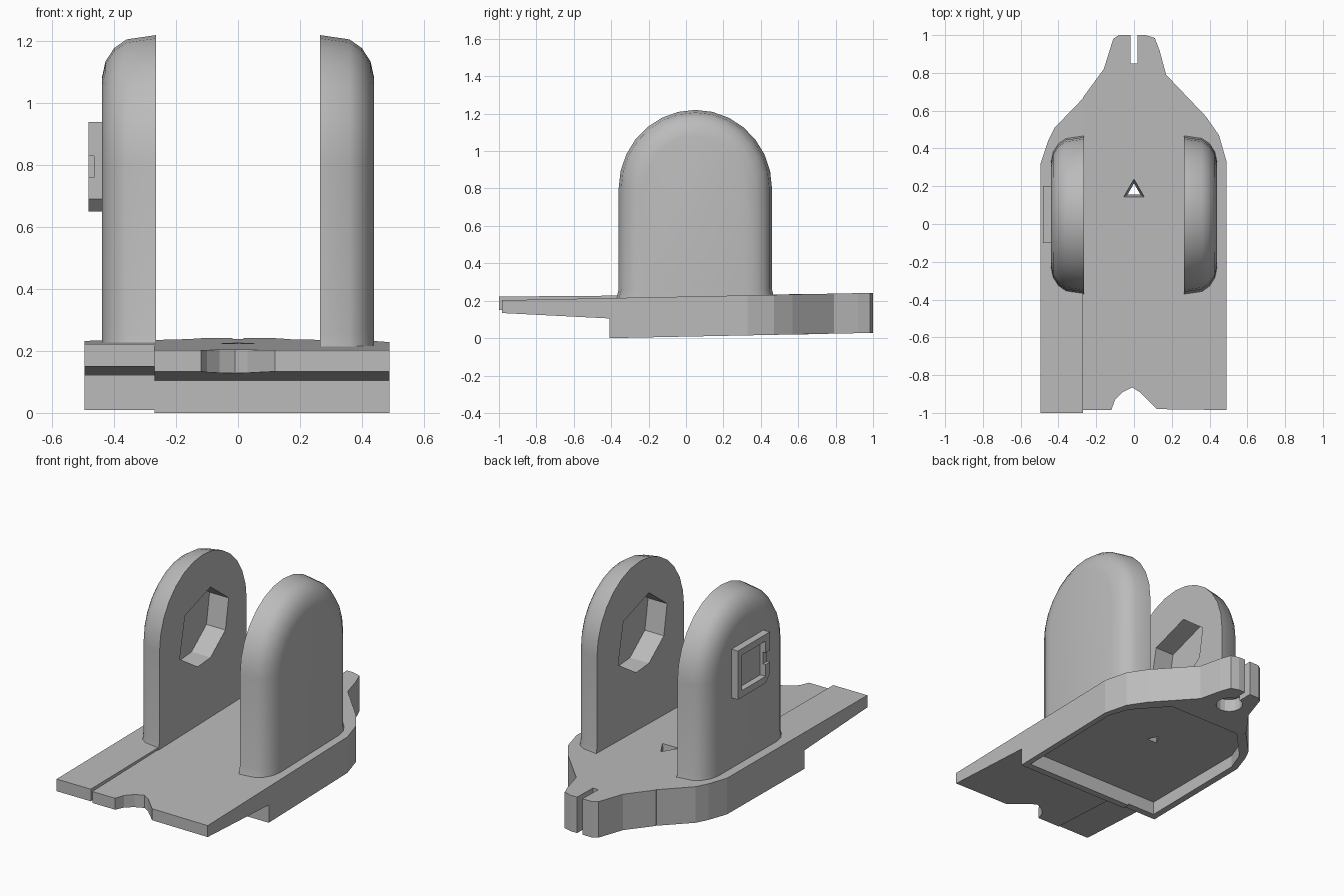
import bpy, bmesh, math

cube = bpy.data.objects.get("Cube")
if cube:
    bpy.data.objects.remove(cube, do_unlink=True)

GREY = (0.5, 0.5, 0.5, 1.0)
mat = bpy.data.materials.new("mid grey")
mat.use_nodes = True
mat.diffuse_color = GREY
mat.node_tree.nodes["Principled BSDF"].inputs["Base Color"].default_value = GREY


def loft(name, rings):
    """Closed solid skinned through rings of 3D points."""
    bm = bmesh.new()
    loops = [[bm.verts.new(p) for p in ring] for ring in rings]
    n = len(loops[0])
    for a, b in zip(loops, loops[1:]):
        for i in range(n):
            j = (i + 1) % n
            bm.faces.new((a[i], a[j], b[j], b[i]))
    bm.faces.new(loops[0][::-1])
    bm.faces.new(loops[-1])
    bmesh.ops.recalc_face_normals(bm, faces=bm.faces)
    mesh = bpy.data.meshes.new(name)
    bm.to_mesh(mesh)
    bm.free()
    mesh.materials.append(mat)
    obj = bpy.data.objects.new(name, mesh)
    bpy.context.collection.objects.link(obj)
    return obj


def slab(name, outline, low, high):
    """Upright prism whose bottom and top heights depend on y."""
    return loft(name, [[(x, y, f(y)) for x, y in outline] for f in (low, high)])


def prism_x(name, outline, x0, x1):
    """Prism along x from a (y, z) outline."""
    return loft(name, [[(x, y, z) for y, z in outline] for x in (x0, x1)])


def rect(a0, a1, b0, b1):
    return [(a0, b0), (a1, b0), (a1, b1), (a0, b1)]


def circle(cx, cy, r, n, turn=0.0):
    return [(cx + r * math.cos(turn + math.tau * i / n),
             cy + r * math.sin(turn + math.tau * i / n)) for i in range(n)]


def cut(obj, cutter):
    """Subtract the cutter, then remove it."""
    cutter.hide_render = True
    mod = obj.modifiers.new("cut", 'BOOLEAN')
    mod.operation = 'DIFFERENCE'
    mod.solver = 'EXACT'
    mod.object = cutter
    bpy.context.view_layer.objects.active = obj
    bpy.ops.object.modifier_apply(modifier=mod.name)
    bpy.data.objects.remove(cutter, do_unlink=True)


def smooth(obj, degrees):
    bpy.ops.object.select_all(action='DESELECT')
    obj.select_set(True)
    bpy.context.view_layer.objects.active = obj
    bpy.ops.object.shade_smooth_by_angle(angle=math.radians(degrees))


# Base plate with front notch and slotted back tongue
main_outline = [
    (-0.27, -0.985), (-0.12, -0.985), (-0.10, -0.93), (-0.06, -0.89), (-0.01, -0.865),
    (0.03, -0.89), (0.12, -0.98), (0.49, -0.985), (0.49, 0.33), (0.45, 0.47),
    (0.38, 0.57), (0.17, 0.79), (0.135, 0.92), (0.11, 0.985), (0.06, 1.0), (0.018, 1.0),
    (0.018, 0.85), (-0.018, 0.85), (-0.018, 1.0), (-0.08, 1.0), (-0.11, 0.98),
    (-0.16, 0.82), (-0.27, 0.67)]
strip_outline = [(-0.495, -1.0), (-0.27, -1.0), (-0.27, 0.665), (-0.42, 0.51),
                 (-0.455, 0.44), (-0.495, 0.32)]
main = slab("base_plate", main_outline, lambda y: 0.008 + 0.02 * y, lambda y: 0.222 + 0.02 * y)
strip = slab("side_strip", strip_outline, lambda y: 0.014 + 0.01 * y, lambda y: 0.230 + 0.008 * y)

# Thin front tongue and hollow underside
pocket = [(-0.455, -0.37), (0.455, -0.37), (0.455, 0.32), (0.41, 0.44),
          (0.24, 0.62), (-0.24, 0.62), (-0.41, 0.44), (-0.455, 0.32)]
for part, lift in ((main, 0.0), (strip, 0.015)):
    wedge = [(-1.2, -0.1), (-0.41, -0.1), (-0.41, 0.105 + lift), (-1.2, 0.145 + lift)]
    cut(part, prism_x("tongue_cutter", wedge, -0.7, 0.7))
    cut(part, slab("pocket_cutter", pocket, lambda y: -0.1, lambda y: 0.09))

# Tapered three-sided hole, and round relief under the slot
up = math.pi / 2
cut(main, loft("hole_cutter", [
    [(x, y, z) for x, y in circle(0, 0.175, r, 3, up)]
    for z, r in ((0.0, 0.025), (0.3, 0.075))]))
cut(main, slab("relief_cutter", circle(0, 0.84, 0.075, 16), lambda y: -0.1, lambda y: 0.10))


# Upright arched ears, rounded on the outer side
def arch(inset):
    ry, rz = 0.41 - inset, 0.42 - inset
    pts = [(0.05 + ry * math.cos(a), 0.80 + rz * math.sin(a))
           for a in (math.pi * i / 14 for i in range(15))]
    foot = [(0.05 - ry, 0.26), (0.05 - ry - 0.015, 0.20),
            (0.05 + ry + 0.015, 0.20), (0.05 + ry, 0.26)]
    return pts + foot


recess = [(0.12, 1.0), (0.29, 0.87), (0.26, 0.69), (0.12, 0.58),
          (0.0, 0.57), (-0.17, 0.68), (-0.12, 0.92)]
sections = ((0.265, 0.0), (0.36, 0.014), (0.40, 0.042), (0.428, 0.085), (0.44, 0.14))
for side, name in ((1, "left_ear"), (-1, "right_ear")):
    ear = loft(name, [[(side * x, y, z) for y, z in arch(d)] for x, d in sections])
    shape = [(0.09 - y, z) if side > 0 else (y, z) for y, z in recess]
    cut(ear, prism_x("recess_cutter", shape, side * 0.2, side * 0.39))
    smooth(ear, 32)

# Square raised frame on the outside of the right ear
frame_outline = [(-0.06, 0.65), (0.20, 0.65), (0.20, 0.94), (-0.10, 0.94), (-0.10, 0.69)]
frame = prism_x("square_frame", frame_outline, -0.482, -0.43)
cut(frame, prism_x("frame_cutter", rect(-0.06, 0.16, 0.69, 0.90), -0.55, -0.447))
cut(frame, prism_x("notch_cutter", rect(-0.2, 0.0, 0.76, 0.83), -0.55, -0.465))
